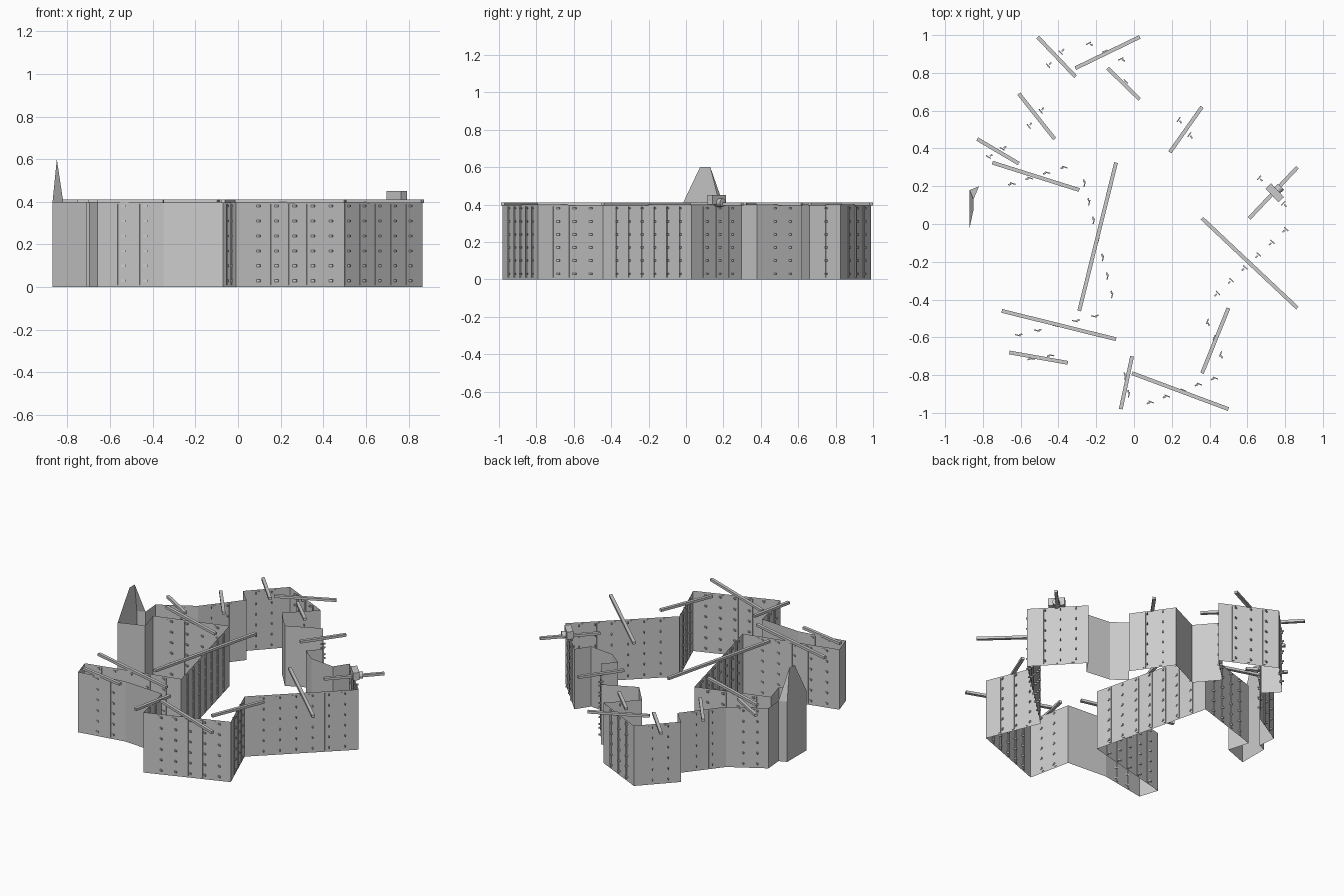
import bpy
import bmesh
from math import atan2, hypot
from mathutils import Matrix, Vector

cube = bpy.data.objects.get("Cube")
if cube:
    bpy.data.objects.remove(cube, do_unlink=True)

HEIGHT = 0.4

steel = bpy.data.materials.new("light_grey")
steel.use_nodes = True
grey = (0.6, 0.6, 0.6, 1.0)
steel.diffuse_color = grey
steel.node_tree.nodes["Principled BSDF"].inputs["Base Color"].default_value = grey


def finish(name, bm):
    mesh = bpy.data.meshes.new(name)
    bm.to_mesh(mesh)
    bm.free()
    mesh.materials.append(steel)
    obj = bpy.data.objects.new(name, mesh)
    bpy.context.collection.objects.link(obj)
    return obj


def add_box(bm, centre, size, angle):
    matrix = (Matrix.Translation(centre) @ Matrix.Rotation(angle, 4, "Z")
              @ Matrix.Diagonal((*size, 1)))
    bmesh.ops.create_cube(bm, size=1, matrix=matrix)


# Corners of the folded wall; True means the panel that starts here is ribbed
outline = [
    (-0.66, -0.735, True), (-0.35, -0.68, False), (-0.07, -0.70, True),
    (-0.01, -0.98, True), (0.50, -0.79, True), (0.36, -0.445, True),
    (0.865, 0.03, True), (0.61, 0.30, False), (0.55, 0.21, False),
    (0.38, 0.23, False), (0.29, 0.30, False), (0.36, 0.38, True),
    (0.19, 0.62, False), (-0.02, 0.52, False), (-0.14, 0.66, True),
    (0.03, 0.825, True), (-0.31, 0.99, True), (-0.51, 0.78, False),
    (-0.42, 0.69, True), (-0.61, 0.45, True), (-0.83, 0.32, False),
    (-0.82, 0.20, False), (-0.87, 0.18, False), (-0.87, -0.02, False),
    (-0.71, 0.04, False), (-0.75, 0.18, True), (-0.29, 0.325, True),
    (-0.095, -0.46, True), (-0.70, -0.61, False),
]

# Thin sheet wall
wall = bmesh.new()
low = [wall.verts.new((x, y, 0)) for x, y, _ in outline]
high = [wall.verts.new((x, y, HEIGHT)) for x, y, _ in outline]
for i in range(len(outline)):
    j = (i + 1) % len(outline)
    wall.faces.new((low[i], low[j], high[j], high[i]))
finish("folded_wall", wall)

# Leaning peak above the left wall
peak = bmesh.new()
side, corner, end, tip_a, tip_b = [peak.verts.new(p) for p in (
    (-0.82, 0.20, HEIGHT), (-0.87, 0.18, HEIGHT), (-0.87, -0.02, HEIGHT),
    (-0.85, 0.075, 0.6), (-0.85, 0.13, 0.6))]
peak.faces.new((corner, end, tip_a, tip_b))
peak.faces.new((side, corner, tip_b))
finish("wall_peak", peak)

# Ribs, rungs and a crosswise top beam on every ribbed panel
beams, ribs, rungs = bmesh.new(), bmesh.new(), bmesh.new()
for i, (x, y, ribbed) in enumerate(outline):
    if not ribbed:
        continue
    nx, ny, _ = outline[(i + 1) % len(outline)]
    start, step = Vector((x, y, 0)), Vector((nx - x, ny - y, 0))
    angle = atan2(step.y, step.x)
    length = hypot(step.x, step.y)
    middle = start + step / 2
    add_box(beams, (middle.x, middle.y, HEIGHT + 0.003),
            (length, 0.02, 0.016), -angle)
    count = max(2, round(length / 0.097))
    along = step.normalized()
    for k in range(1, count):
        spot = start + step * k / count
        add_box(ribs, (spot.x, spot.y, HEIGHT / 2),
                (0.016, 0.008, HEIGHT - 0.02), angle)
        spot += along * 0.017
        for level in range(6):
            add_box(rungs, (spot.x, spot.y, 0.03 + 0.07 * level),
                    (0.03, 0.006, 0.01), -angle)
finish("top_beams", beams)
finish("wall_ribs", ribs)
finish("wall_rungs", rungs)

# Small winch box with a round drum on the right wall
winch = bmesh.new()
angle = atan2(-0.27, 0.255)
add_box(winch, (0.745, 0.165, 0.425), (0.1, 0.04, 0.05), angle)
finish("winch_box", winch)
drum = bmesh.new()
turn = Matrix.Rotation(angle, 4, "Z") @ Matrix.Rotation(1.5708, 4, "X")
bmesh.ops.create_cone(drum, cap_ends=True, segments=12, radius1=0.022,
                      radius2=0.022, depth=0.05,
                      matrix=Matrix.Translation((0.76, 0.18, 0.41)) @ turn)
finish("winch_drum", drum)
